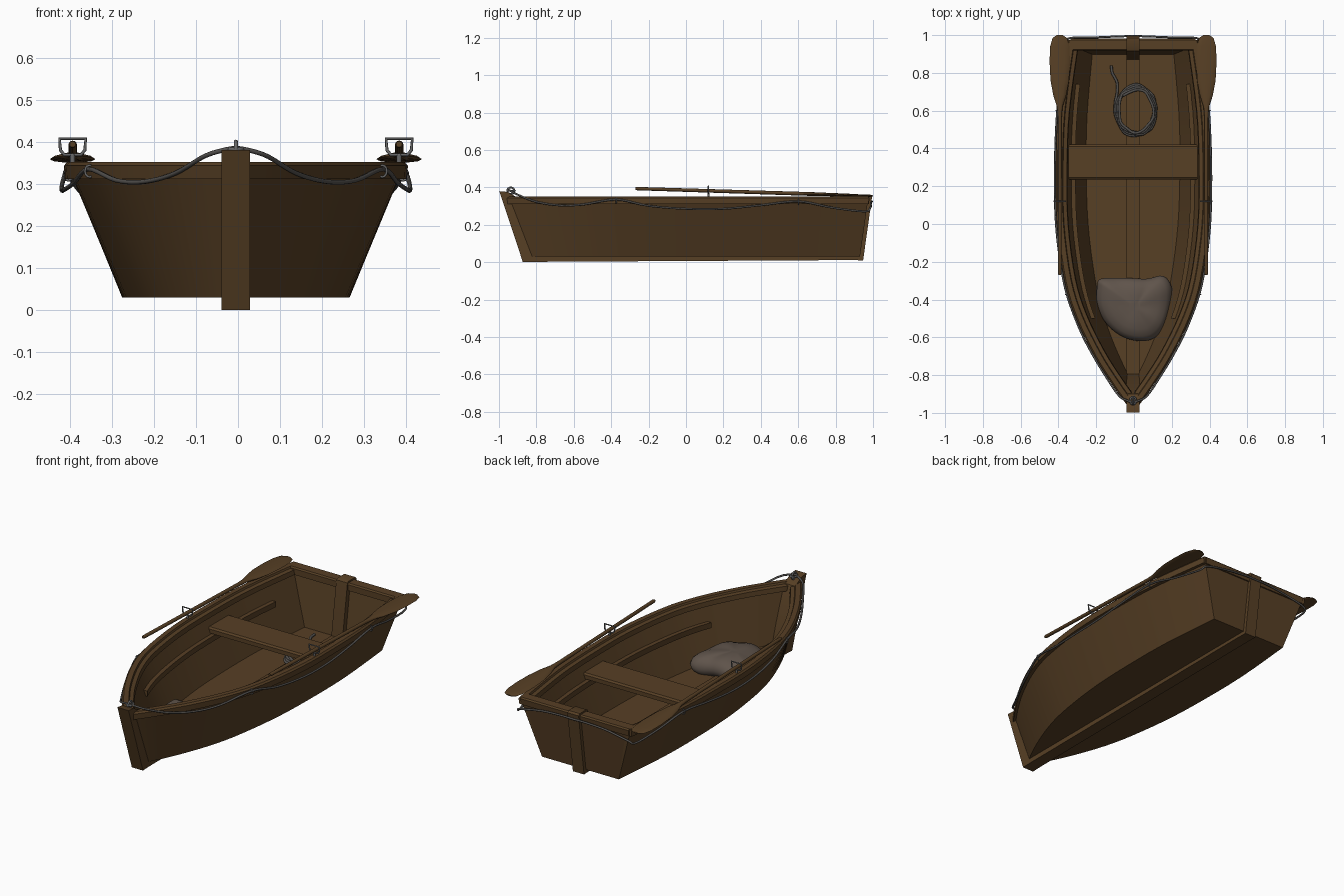
import bpy, bmesh, math
from mathutils import Vector

if "Cube" in bpy.data.objects:
    bpy.data.objects.remove(bpy.data.objects["Cube"])

CX = -0.005  # slight sideways shift of the whole boat


def material(name, col):
    m = bpy.data.materials.new(name)
    m.diffuse_color = (*col, 1)
    m.use_nodes = True
    m.node_tree.nodes["Principled BSDF"].inputs["Base Color"].default_value = m.diffuse_color
    return m


WOOD = material("brown wood", (0.095, 0.050, 0.018))
ROPE = material("grey rope", (0.085, 0.080, 0.075))
METAL = material("dull metal", (0.14, 0.14, 0.14))
CLOTH = material("sack cloth", (0.115, 0.088, 0.070))


def finish(ob, mat, angle=35):
    ob.data.materials.clear()
    ob.data.materials.append(mat)
    bpy.ops.object.select_all(action='DESELECT')
    ob.select_set(True)
    bpy.context.view_layer.objects.active = ob
    bpy.ops.object.shade_smooth_by_angle(angle=math.radians(angle))
    ob.location.x += CX
    return ob


def loft(name, rings, mat, angle=35):
    """Skin closed cross-sections and cap both ends."""
    bm = bmesh.new()
    vs = [[bm.verts.new(p) for p in r] for r in rings]
    n = len(rings[0])
    for a, b in zip(vs, vs[1:]):
        for i in range(n):
            j = (i + 1) % n
            bm.faces.new((a[i], a[j], b[j], b[i]))
    bm.faces.new(vs[0])
    bm.faces.new(vs[-1])
    bmesh.ops.recalc_face_normals(bm, faces=bm.faces)
    me = bpy.data.meshes.new(name)
    bm.to_mesh(me)
    bm.free()
    ob = bpy.data.objects.new(name, me)
    bpy.context.collection.objects.link(ob)
    return finish(ob, mat, angle)


def slab(name, profile, hw, mat=WOOD):
    """Side profile (y, z) extruded across the boat."""
    return loft(name, [[(x, y, z) for y, z in profile] for x in (-hw, hw)], mat)


def smooth_path(pts, steps=6, closed=False):
    """Catmull-Rom points through the given keys."""
    p = [Vector(q) for q in pts]
    n = len(p)
    out = []
    for i in range(n if closed else n - 1):
        if closed:
            a, b, c, d = (p[(i + k) % n] for k in (-1, 0, 1, 2))
        else:
            a, b, c, d = p[max(i - 1, 0)], p[i], p[i + 1], p[min(i + 2, n - 1)]
        for s in range(steps):
            t = s / steps
            out.append(0.5 * (2 * b + (c - a) * t + (2 * a - 5 * b + 4 * c - d) * t * t
                              + (3 * b - a - 3 * c + d) * t ** 3))
    return out if closed else out + [p[-1]]


def tube(name, pts, r, mat, closed=False):
    cu = bpy.data.curves.new(name, 'CURVE')
    cu.dimensions = '3D'
    cu.bevel_depth = r
    cu.bevel_resolution = 2
    cu.use_fill_caps = True
    sp = cu.splines.new('POLY')
    sp.points.add(len(pts) - 1)
    for q, p in zip(sp.points, pts):
        q.co = (*p, 1)
    sp.use_cyclic_u = closed
    ob = bpy.data.objects.new(name, cu)
    bpy.context.collection.objects.link(ob)
    bpy.ops.object.select_all(action='DESELECT')
    ob.select_set(True)
    bpy.context.view_layer.objects.active = ob
    bpy.ops.object.convert(target='MESH')
    return finish(bpy.context.object, mat, 60)


# Hull stations: top y, top half width, bottom y, bottom half width
KEYS = [(-0.96, 0.022, -0.86, 0.012), (-0.85, 0.10, -0.77, 0.062), (-0.70, 0.195, -0.63, 0.125),
        (-0.50, 0.293, -0.46, 0.185), (-0.30, 0.355, -0.28, 0.225), (0.0, 0.395, 0.0, 0.26),
        (0.30, 0.40, 0.30, 0.27), (0.60, 0.388, 0.58, 0.265), (0.975, 0.338, 0.93, 0.235)]
ST = smooth_path(KEYS, 4)
TOP, BOT, SKIN, FLOOR = 0.345, 0.03, 0.022, 0.05


def section(s):
    yt, ht, yb, hb = s
    it, ib = max(ht - SKIN * 1.2, 0.004), max(hb - SKIN, 0.003)
    half = [(ht, yt, TOP), (hb, yb, BOT)]
    inner = [(ib, yb, FLOOR), (it, yt, TOP)]
    flip = lambda ps: [(-x, y, z) for x, y, z in reversed(ps)]
    return half + flip(half) + flip(inner) + inner


loft("hull", [section(s) for s in ST], WOOD, 30)

# Transom plate with its top rail
plate = []
for dy in (-0.035, 0.0):
    plate.append([(-0.336, 0.975 + dy, TOP), (0.336, 0.975 + dy, TOP),
                  (0.235, 0.93 + dy, BOT), (-0.235, 0.93 + dy, BOT)])
loft("transom", plate, WOOD)
slab("transom_rail", [(0.918, 0.312), (0.918, 0.345), (0.925, 0.352),
                      (0.975, 0.352), (0.982, 0.345), (0.978, 0.312)], 0.33)

# Outline of the hull top with outward directions
line = [(s[1], s[0]) for s in ST]
norms = []
for i in range(len(line)):
    a, b = line[max(i - 1, 0)], line[min(i + 1, len(line) - 1)]
    d = Vector((b[0] - a[0], b[1] - a[1])).normalized()
    norms.append((d.y, -d.x))


def outline_at(y, off):
    """Point beside the hull top at a given y."""
    for i in range(len(line) - 1):
        if line[i][1] <= y <= line[i + 1][1]:
            break
    t = (y - line[i][1]) / (line[i + 1][1] - line[i][1])
    x = line[i][0] * (1 - t) + line[i + 1][0] * t
    return x + norms[i][0] * off, y + norms[i][1] * off


def half_width(y, z):
    """Inside half width of the hull at a given y and height."""
    f = (z - BOT) / (TOP - BOT)
    rows = [(s[0] * f + s[2] * (1 - f), s[1] * f + s[3] * (1 - f)) for s in ST]
    for (y0, h0), (y1, h1) in zip(rows, rows[1:]):
        if y0 <= y <= y1:
            return h0 + (h1 - h0) * (y - y0) / (y1 - y0) - SKIN
    return rows[-1][1] - SKIN


RAIL = [(0.006, 0.312), (0.008, 0.343), (0.0, 0.352), (-0.026, 0.352), (-0.030, 0.342),
        (-0.050, 0.338), (-0.054, 0.312)]
OAR = [(-0.27, 0.007, 0.007), (-0.26, 0.010, 0.009), (0.56, 0.010, 0.010), (0.62, 0.015, 0.010),
       (0.68, 0.034, 0.010), (0.76, 0.049, 0.009), (0.86, 0.054, 0.008), (0.94, 0.051, 0.006),
       (0.985, 0.038, 0.005), (1.0, 0.016, 0.003)]
for side, tag in ((1, "right"), (-1, "left")):
    # Gunwale with a lower inner strip
    rings = [[(side * max(p[0] + n[0] * o, 0.002), p[1] + n[1] * o, z) for o, z in RAIL]
             for p, n in zip(line, norms)]
    loft(tag + "_gunwale", rings, WOOD)

    # Seat riser along the inside of the planking
    rings = []
    for k in range(21):
        y = -0.50 + 1.24 * k / 20
        a, b = half_width(y, 0.205) + 0.006, half_width(y, 0.235) + 0.006
        rings.append([(side * a, y, 0.205), (side * b, y, 0.235),
                      (side * (a - 0.022), y, 0.235), (side * (a - 0.022), y, 0.205)])
    loft(tag + "_seat_riser", rings, WOOD)

    # Oar resting on the gunwale
    rings = []
    for y, w, t in OAR:
        z = 0.394 - 0.031 * (y + 0.27)
        rings.append([(side * 0.388 + w * math.cos(k * math.pi / 6), y,
                       z + t * math.sin(k * math.pi / 6)) for k in range(12)])
    loft(tag + "_oar", rings, WOOD, 50)

    # Oarlock frame and pin
    frame = [(-0.031, 0.407), (0.031, 0.407), (0.029, 0.380), (0.020, 0.369),
             (-0.020, 0.369), (-0.029, 0.380)]
    tube(tag + "_oarlock", [(side * 0.388 + x, 0.12, z) for x, z in frame], 0.004, METAL, True)
    tube(tag + "_oarlock_pin", [(side * 0.388, 0.12, 0.34), (side * 0.388, 0.12, 0.37)], 0.006, METAL)

    # Draped side rope and its rings
    drape = [(-0.90, 0.365), (-0.80, 0.325), (-0.68, 0.305), (-0.55, 0.308), (-0.37, 0.335),
             (-0.20, 0.302), (0.0, 0.286), (0.2, 0.286), (0.4, 0.305), (0.60, 0.325),
             (0.78, 0.292), (0.95, 0.272)]
    pts = [(0, -0.945, 0.385), (side * 0.03, -0.935, 0.38)]
    pts += [(side * q[0], q[1], z) for q, z in ((outline_at(y, 0.013), z) for y, z in drape)]
    pts += [(side * 0.33, 0.985, 0.29), (side * 0.2, 0.988, 0.315), (side * 0.08, 0.993, 0.325),
            (0, 0.995, 0.325)]
    tube(tag + "_rope", smooth_path(pts, 5), 0.0055, ROPE)
    for y, z in ((-0.37, 0.33), (0.60, 0.322)):
        cx, cy = outline_at(y, 0.010)
        ring = [(side * (cx + 0.011 * math.cos(a * math.pi / 6)), cy, z + 0.014 * math.sin(a * math.pi / 6))
                for a in range(12)]
        tube(tag + "_rope_ring", ring, 0.003, METAL, True)

# Bow ring
tube("bow_ring", [(0.016 * math.cos(a * math.pi / 8), -0.935 + 0.02 * math.sin(a * math.pi / 8), 0.382)
                  for a in range(16)], 0.005, METAL, True)
tube("bow_ring_loop", [(0, -0.937 + 0.019 * math.cos(a * math.pi / 8), 0.382 + 0.018 * math.sin(a * math.pi / 8))
                       for a in range(16)], 0.005, METAL, True)

# Stem, keel, floor strip and stern post
slab("stem", [(-0.998, 0.380), (-0.955, 0.376), (-0.90, 0.345), (-0.79, 0.05), (-0.79, 0.004), (-0.872, 0.0)], 0.034)
slab("keel", [(-0.86, 0.002), (-0.86, 0.035), (0.93, 0.035), (0.945, 0.012)], 0.034)
slab("floor_strip", [(-0.82, 0.045), (-0.82, 0.062), (0.91, 0.062), (0.91, 0.045)], 0.034)
slab("stern_post", [(0.915, 0.355), (0.925, 0.361), (0.985, 0.361), (0.995, 0.352),
                    (0.947, 0.010), (0.87, 0.012), (0.87, 0.05)], 0.034)

# Seat plank with softened edges
seat = slab("seat", [(0.235, 0.240), (0.235, 0.262), (0.245, 0.270), (0.41, 0.270),
                     (0.42, 0.262), (0.42, 0.240)], 0.35)

# Coiled rope on the floor with a loose tail
pts = [(-0.115, 0.84, 0.06), (-0.11, 0.80, 0.06), (-0.085, 0.75, 0.06), (-0.085, 0.69, 0.062)]
for k in range(56):
    a = math.pi * 0.9 + k * math.pi / 7
    r = 1 - 0.2 * ((k * 0.37) % 1) * 0.5 - 0.05 * (k // 14)
    pts.append((0.015 + 0.115 * r * math.cos(a), 0.60 + 0.14 * r * math.sin(a), 0.066 + 0.006 * (k // 14)))
tube("coiled_rope", smooth_path(pts, 4), 0.007, ROPE)

# Slumped sack: lopsided flattened dome
outline = smooth_path([(-0.17, -0.29, 0), (-0.05, -0.285, 0), (0.07, -0.29, 0), (0.16, -0.275, 0),
                       (0.205, -0.34, 0), (0.19, -0.47, 0), (0.14, -0.58, 0), (0.06, -0.62, 0),
                       (-0.05, -0.60, 0), (-0.14, -0.53, 0), (-0.19, -0.43, 0), (-0.19, -0.33, 0)], 4, True)
mid = Vector((0.01, -0.44, 0))
rings = []
for f, z in ((0.85, 0.045), (0.97, 0.065), (1.0, 0.085), (0.96, 0.108), (0.85, 0.128),
             (0.65, 0.142), (0.4, 0.150), (0.15, 0.152)):
    rings.append([mid + (p - mid) * f + Vector((0, 0, z + 0.006 * math.sin(p.x * 30 + p.y * 18) * f))
                  for p in outline])
loft("sack", rings, CLOTH, 80)
